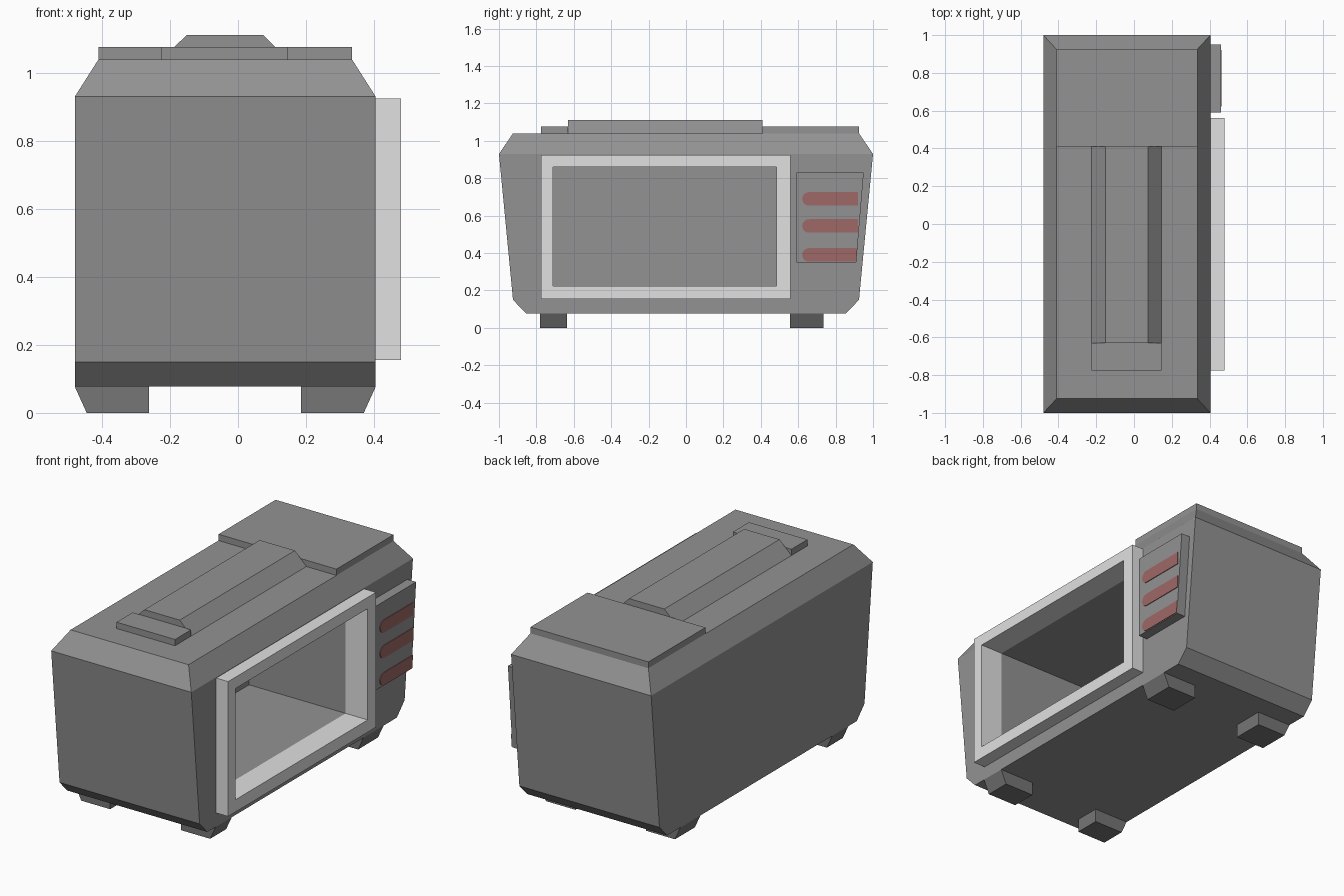
import bpy, bmesh, math

if "Cube" in bpy.data.objects:
    bpy.data.objects.remove(bpy.data.objects["Cube"])


def material(name, rgb):
    m = bpy.data.materials.new(name)
    m.diffuse_color = (*rgb, 1)
    m.use_nodes = True
    m.node_tree.nodes["Principled BSDF"].inputs["Base Color"].default_value = m.diffuse_color
    return m


GREY = material("body grey", (0.29, 0.29, 0.29))
DARK = material("foot grey", (0.18, 0.18, 0.18))
LIGHT = material("frame light grey", (0.75, 0.75, 0.75))
RED = material("dull red", (0.34, 0.14, 0.135))


def loft(bm, rings, start=True, end=True, skip=()):
    """Join rings of equal length with quads; skip holds (ring, side) pairs left open."""
    vs = [[bm.verts.new(p) for p in r] for r in rings]
    n = len(vs[0])
    for k in range(len(vs) - 1):
        for i in range(n):
            if (k, i) not in skip:
                j = (i + 1) % n
                bm.faces.new((vs[k][i], vs[k][j], vs[k + 1][j], vs[k + 1][i]))
    if start:
        bm.faces.new(vs[0][::-1])
    if end:
        bm.faces.new(vs[-1])


def finish(bm, name, mat):
    bmesh.ops.remove_doubles(bm, verts=bm.verts, dist=1e-5)
    me = bpy.data.meshes.new(name)
    bm.to_mesh(me)
    bm.free()
    me.materials.append(mat)
    ob = bpy.data.objects.new(name, me)
    bpy.context.collection.objects.link(ob)
    return ob


def part(name, mat, rings, **kw):
    bm = bmesh.new()
    loft(bm, rings, **kw)
    return finish(bm, name, mat)


def flat(x0, x1, y0, y1, z):
    """Rectangle in a level plane."""
    return [(x0, y0, z), (x1, y0, z), (x1, y1, z), (x0, y1, z)]


def upright(x, y0, y1, z0, z1):
    """Rectangle facing +x."""
    return [(x, y0, z0), (x, y1, z0), (x, y1, z1), (x, y0, z1)]


XL, XR = -0.48, 0.405
OUTER = (-0.775, 0.56, 0.155, 0.925)
INNER = (-0.71, 0.485, 0.225, 0.86)

# Body shell with an opening in its right wall
bm = bmesh.new()
loft(bm, [flat(XL, XR, -0.855, 0.855, 0.077), flat(XL, XR, -0.925, 0.925, 0.15),
          flat(XL, XR, -1, 1, 0.93), flat(-0.41, 0.335, -0.925, 0.925, 1.04)],
     skip={(1, 1)})
wall = [(XR, -0.925, 0.15), (XR, 0.925, 0.15), (XR, 1, 0.93), (XR, -1, 0.93)]
loft(bm, [wall, upright(XR, *OUTER)], start=False, end=False)
finish(bm, "body", GREY)

# Door frame and the cavity behind it
part("door_frame", LIGHT,
     [upright(XR, *OUTER), upright(0.48, *OUTER), upright(0.48, *INNER), upright(0.34, *INNER)],
     start=False, end=False)
part("cavity", GREY, [upright(0.34, *INNER), upright(-0.27, *INNER)], start=False)


# Control panel, its rear edge parallel to the body's slope
def rear_edge(z):
    return 0.91 + (z - 0.35) * 0.04 / 0.48


def panel(x):
    return [(x, 0.59, 0.35), (x, rear_edge(0.35), 0.35), (x, rear_edge(0.83), 0.83), (x, 0.59, 0.83)]


part("control_panel", GREY, [panel(XR), panel(0.46)])

# Red stripes with a rounded front end
for n, zc in enumerate((0.39, 0.545, 0.69)):
    r = 0.036
    pts = [(min(0.92, rear_edge(zc - r)), zc - r), (min(0.92, rear_edge(zc + r)), zc + r)]
    for i in range(9):
        a = math.pi / 2 + math.pi * i / 8
        pts.append((0.657 + r * math.cos(a), zc + r * math.sin(a)))
    part(f"stripe_{n + 1}", RED, [[(x, y, z) for y, z in pts] for x in (0.459, 0.464)])

# Raised plates and bevelled ridge on top
part("rear_top_plate", GREY, [flat(-0.41, 0.335, 0.41, 0.925, z) for z in (1.04, 1.076)])
part("front_top_plate", GREY, [flat(-0.225, 0.145, -0.775, -0.63, z) for z in (1.04, 1.076)])
part("top_ridge", GREY, [flat(-0.225, 0.145, -0.63, 0.41, 1.04), flat(-0.15, 0.073, -0.63, 0.41, 1.112)])

# Feet, tapered on the outer side
for end, y0, y1 in (("front", -0.78, -0.635), ("rear", 0.555, 0.735)):
    part(f"{end}_left_foot", DARK, [flat(-0.445, -0.262, y0, y1, 0), flat(XL, -0.262, y0, y1, 0.077)])
    part(f"{end}_right_foot", DARK, [flat(0.185, 0.37, y0, y1, 0), flat(0.185, XR, y0, y1, 0.077)])
